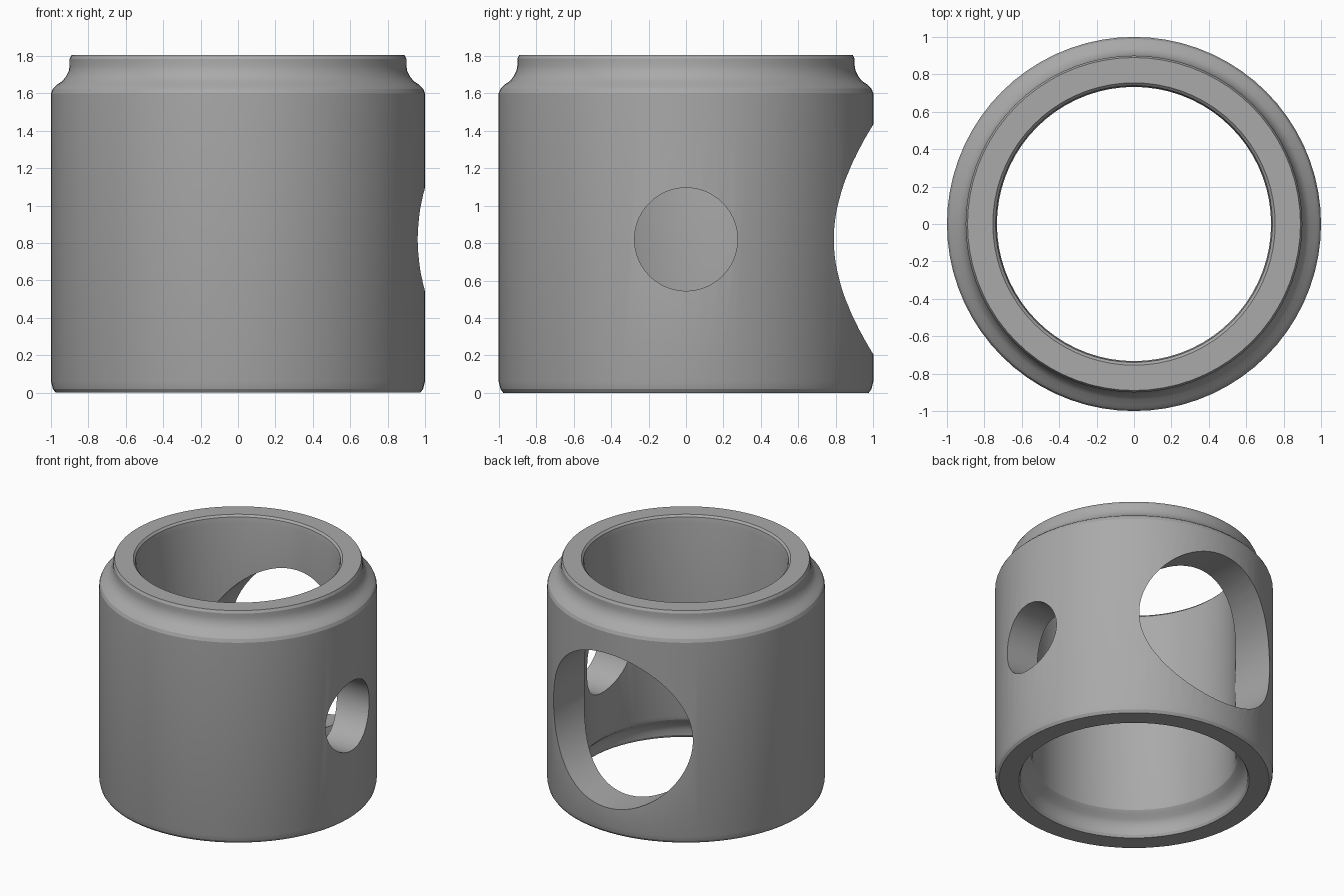
import bpy, bmesh, math

if "Cube" in bpy.data.objects:
    bpy.data.objects.remove(bpy.data.objects["Cube"])

SEG = 72

def new_object(name, bm):
    mesh = bpy.data.meshes.new(name)
    bmesh.ops.recalc_face_normals(bm, faces=bm.faces)
    bm.to_mesh(mesh)
    bm.free()
    ob = bpy.data.objects.new(name, mesh)
    bpy.context.collection.objects.link(ob)
    return ob

def lathe(name, profile):
    # Revolve a closed (radius, height) profile about z
    bm = bmesh.new()
    rings = []
    for i in range(SEG):
        a = 2 * math.pi * i / SEG
        rings.append([bm.verts.new((r * math.cos(a), r * math.sin(a), z)) for r, z in profile])
    n = len(profile)
    for i in range(SEG):
        p, q = rings[i], rings[(i + 1) % SEG]
        for j in range(n):
            k = (j + 1) % n
            bm.faces.new((p[j], q[j], q[k], p[k]))
    return new_object(name, bm)

def drill(target, name, radius, height, angle):
    # Cut one radial hole through the wall facing the given angle
    bm = bmesh.new()
    n, rings = 80, []
    for d in (0.15, 1.4):
        ring = []
        for i in range(n):
            t = 2 * math.pi * (i + 0.5) / n
            s, z = radius * math.cos(t), height + radius * math.sin(t)
            ring.append(bm.verts.new((d * math.cos(angle) - s * math.sin(angle),
                                      d * math.sin(angle) + s * math.cos(angle), z)))
        rings.append(ring)
    for i in range(n):
        k = (i + 1) % n
        bm.faces.new((rings[0][i], rings[0][k], rings[1][k], rings[1][i]))
    bm.faces.new(rings[0])
    bm.faces.new(rings[1])
    cutter = new_object(name, bm)
    cutter.hide_render = True
    mod = target.modifiers.new(name, 'BOOLEAN')
    mod.operation, mod.solver, mod.object = 'DIFFERENCE', 'EXACT', cutter
    bpy.context.view_layer.objects.active = target
    bpy.ops.object.modifier_apply(modifier=mod.name)
    bpy.data.objects.remove(cutter)

# Sleeve wall: outer skin, stepped top lip, bore, socket underneath
profile = [(0.975, 0), (0.99, 0.02), (1.0, 0.06), (1.0, 1.60), (0.99, 1.625),
           (0.97, 1.645), (0.94, 1.665), (0.92, 1.69), (0.905, 1.72), (0.9, 1.75),
           (0.9, 1.785), (0.89, 1.805), (0.755, 1.805), (0.74, 1.79), (0.733, 1.75),
           (0.733, 0.21), (0.74, 0.18), (0.76, 0.155), (0.79, 0.13), (0.81, 0.10),
           (0.82, 0.06), (0.82, 0.02), (0.83, 0)]
sleeve = lathe("sleeve", profile)

# Large window at the back, small port on the right
drill(sleeve, "window_cutter", 0.613, 0.82, math.pi / 2)
drill(sleeve, "port_cutter", 0.275, 0.82, 0)

mat = bpy.data.materials.new("mid grey")
mat.diffuse_color = (0.4, 0.4, 0.4, 1)
mat.use_nodes = True
mat.node_tree.nodes["Principled BSDF"].inputs["Base Color"].default_value = mat.diffuse_color
sleeve.data.materials.clear()
sleeve.data.materials.append(mat)
for p in sleeve.data.polygons:
    p.material_index = 0

bpy.ops.object.select_all(action='DESELECT')
sleeve.select_set(True)
bpy.context.view_layer.objects.active = sleeve
bpy.ops.object.shade_smooth_by_angle(angle=math.radians(20))
